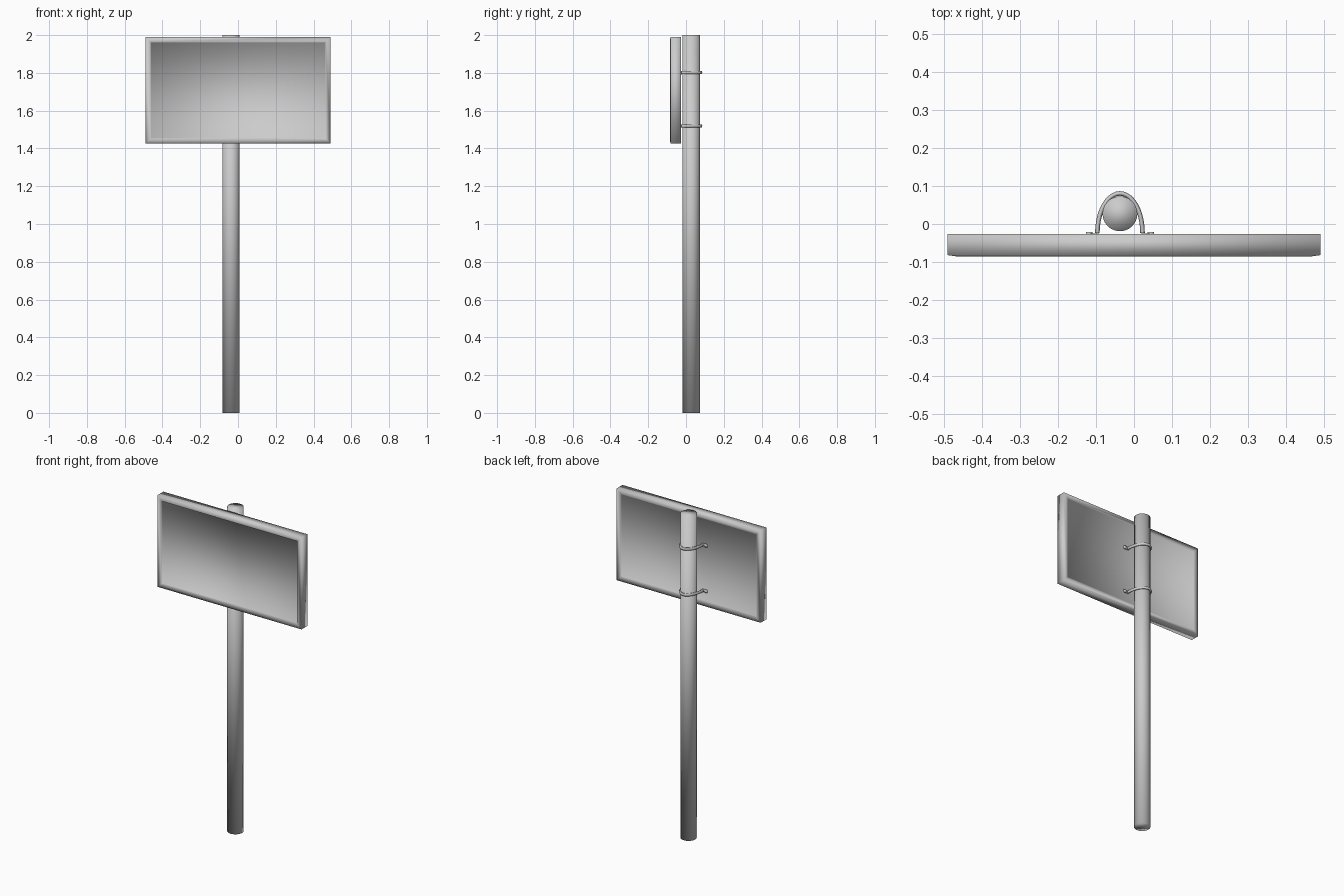
import bpy, bmesh, math

if "Cube" in bpy.data.objects:
    bpy.data.objects.remove(bpy.data.objects["Cube"])

PX, PY, PR = -0.037, 0.027, 0.046   # pole centre and radius
BACK = -0.026                        # back plane of the sign board


def mesh_object(name, bm):
    mesh = bpy.data.meshes.new(name)
    bm.to_mesh(mesh)
    bm.free()
    obj = bpy.data.objects.new(name, mesh)
    bpy.context.collection.objects.link(obj)
    for p in mesh.polygons:
        p.use_smooth = True
    return obj


def box(bm, lo, hi):
    verts = bmesh.ops.create_cube(bm, size=1)["verts"]
    for v in verts:
        v.co = [(a + b) / 2 + c * (b - a) for a, b, c in zip(lo, hi, v.co)]


# Pole, smooth shaded over its ends
bm = bmesh.new()
bmesh.ops.create_cone(bm, cap_ends=True, segments=24, radius1=PR, radius2=PR, depth=2)
bmesh.ops.translate(bm, verts=bm.verts, vec=(PX, PY, 1))
mesh_object("pole", bm)

# Sign board: rim rising to a lip, then a shallow recessed panel, front and back
bm = bmesh.new()
box(bm, (-0.491, -0.082, 1.425), (0.491, BACK, 1.991))
bm.normal_update()
for sign, lip, floor in ((-1, 0.004, 0.007), (1, 0.0, 0.004)):
    face = next(f for f in bm.faces if f.normal.y * sign > 0.9)
    for inset, shift in ((0.028, lip), (0.002, -floor)):
        bmesh.ops.inset_region(bm, faces=[face], thickness=inset, use_even_offset=True)
        for v in face.verts:
            v.co.y += sign * shift
        bm.normal_update()
mesh_object("sign_board", bm)

# Two clamps: a bent bar around the pole, with bolted feet
for tag, z in (("upper", 1.801), ("lower", 1.519)):
    curve = bpy.data.curves.new(tag + "_clamp_bar", 'CURVE')
    curve.dimensions = '3D'
    curve.bevel_depth = 0.006
    curve.bevel_resolution = 1
    curve.use_fill_caps = True
    spline = curve.splines.new('POLY')
    spline.use_smooth = True
    n = 20
    spline.points.add(n)
    for i, p in enumerate(spline.points):
        a = math.pi * i / n
        p.co = (PX + 0.0595 * math.cos(a), BACK + 0.002 + 0.1045 * math.sin(a), 0, 1)
    bar = bpy.data.objects.new(tag + "_clamp_bar", curve)
    bar.location.z = z
    bar.scale.z = 1.5
    bpy.context.collection.objects.link(bar)

    bm = bmesh.new()
    for side in (-1, 1):
        xs = sorted((PX + side * 0.055, PX + side * 0.09))
        box(bm, (xs[0], BACK - 0.004, z - 0.008), (xs[1], BACK + 0.001, z + 0.008))
        bolt = bmesh.ops.create_cone(bm, cap_ends=True, segments=12, radius1=0.009,
                                     radius2=0.009, depth=0.01)["verts"]
        for v in bolt:
            x, y, h = v.co
            v.co = (PX + side * 0.081 + x, BACK + h, z - y)
    bmesh.ops.recalc_face_normals(bm, faces=bm.faces)
    mesh_object(tag + "_clamp_feet", bm)
